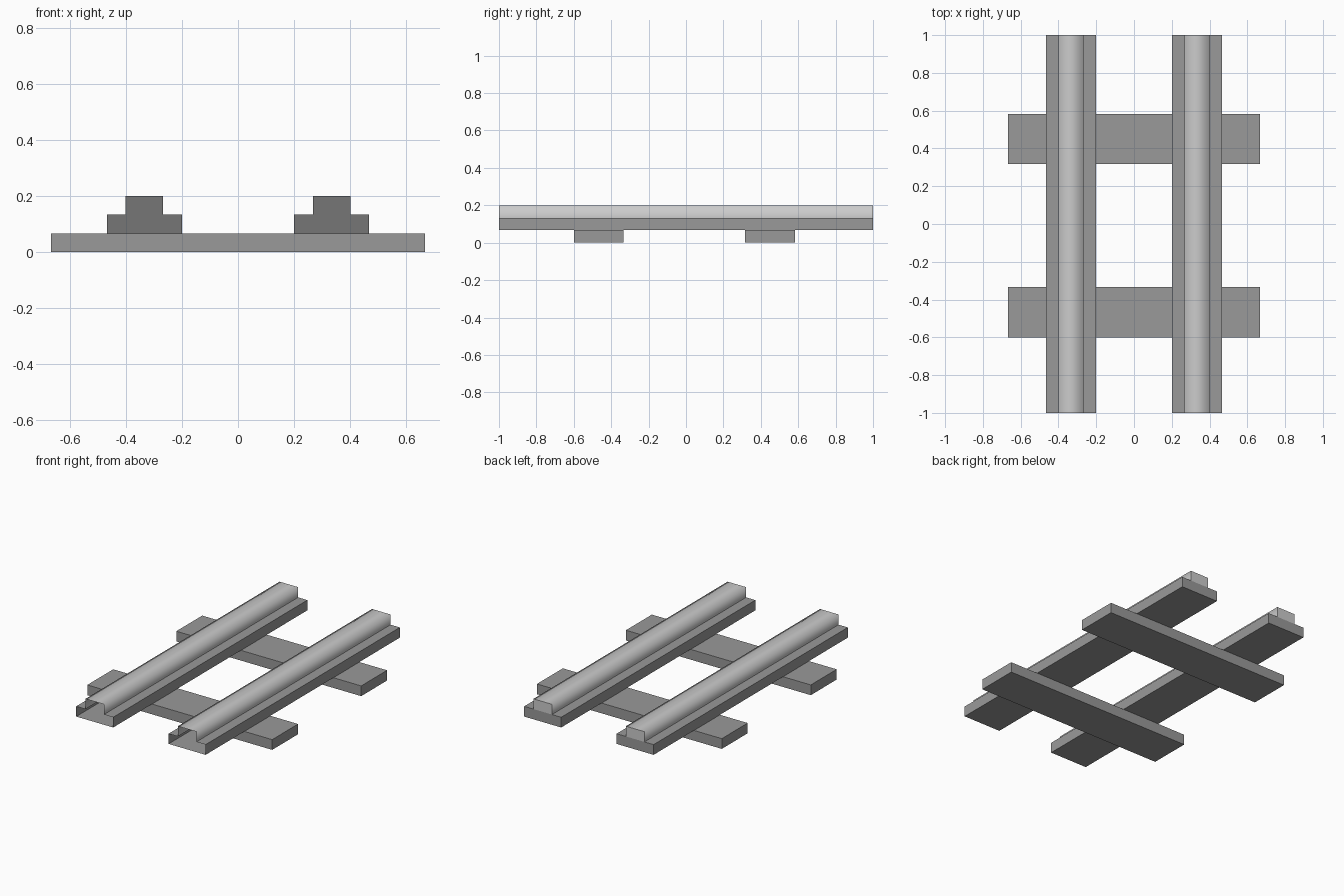
import bpy, bmesh

if "Cube" in bpy.data.objects:
    bpy.data.objects.remove(bpy.data.objects["Cube"])

# Half-open T profile: (x from rail centre, z)
PROFILE = [(-0.1333, 0.0667), (0.1333, 0.0667), (0.1333, 0.1333), (0.0667, 0.1333),
           (0.0667, 0.2), (-0.0667, 0.2), (-0.0667, 0.1333), (-0.1333, 0.1333)]
HEAD_SIDES = (3, 4, 5)  # profile segments that form the smooth rail head


def material(name, grey):
    mat = bpy.data.materials.new(name)
    mat.diffuse_color = (grey, grey, grey, 1)
    mat.use_nodes = True
    mat.node_tree.nodes["Principled BSDF"].inputs["Base Color"].default_value = mat.diffuse_color
    return mat


DARK = material("dark_grey", 0.32)
DARKER = material("end_grey", 0.18)
LIGHT = material("light_steel", 0.9)


def finish(name, bm, *mats):
    mesh = bpy.data.meshes.new(name)
    bm.to_mesh(mesh)
    bm.free()
    for mat in mats:
        mesh.materials.append(mat)
    obj = bpy.data.objects.new(name, mesh)
    bpy.context.collection.objects.link(obj)
    return obj


def make_rail(name, cx):
    bm = bmesh.new()
    front = [bm.verts.new((cx + x, -1, z)) for x, z in PROFILE]
    back = [bm.verts.new((cx + x, 1, z)) for x, z in PROFILE]
    n = len(PROFILE)
    # long walls, with the front end left open
    for i in range(n):
        j = (i + 1) % n
        f = bm.faces.new((front[i], front[j], back[j], back[i]))
        if i in HEAD_SIDES:
            f.smooth = True
            f.material_index = 1
    # bright head cap on the back end
    cap = bm.faces.new([back[i] for i in (6, 5, 4, 3)])
    cap.smooth = True
    cap.material_index = 1
    # dark T-shaped end plate just inside the back end
    plate = bm.faces.new([bm.verts.new((cx + x, 0.999, z)) for x, z in reversed(PROFILE)])
    plate.material_index = 2
    # flange end
    bm.faces.new([back[i] for i in (7, 6, 3, 2, 1, 0)])
    return finish(name, bm, DARK, LIGHT, DARKER)


def make_sleeper(name, cy):
    bm = bmesh.new()
    bmesh.ops.create_cube(bm, size=1)
    bmesh.ops.scale(bm, vec=(1.3333, 0.2667, 0.0667), verts=bm.verts)
    bmesh.ops.translate(bm, vec=(0, cy, 0.0333), verts=bm.verts)
    return finish(name, bm, DARK)


# Two rails lying along y
make_rail("left_rail", -0.3333)
make_rail("right_rail", 0.3333)

# Two cross sleepers, slightly off-centre
make_sleeper("front_sleeper", -0.4667)
make_sleeper("back_sleeper", 0.45)
